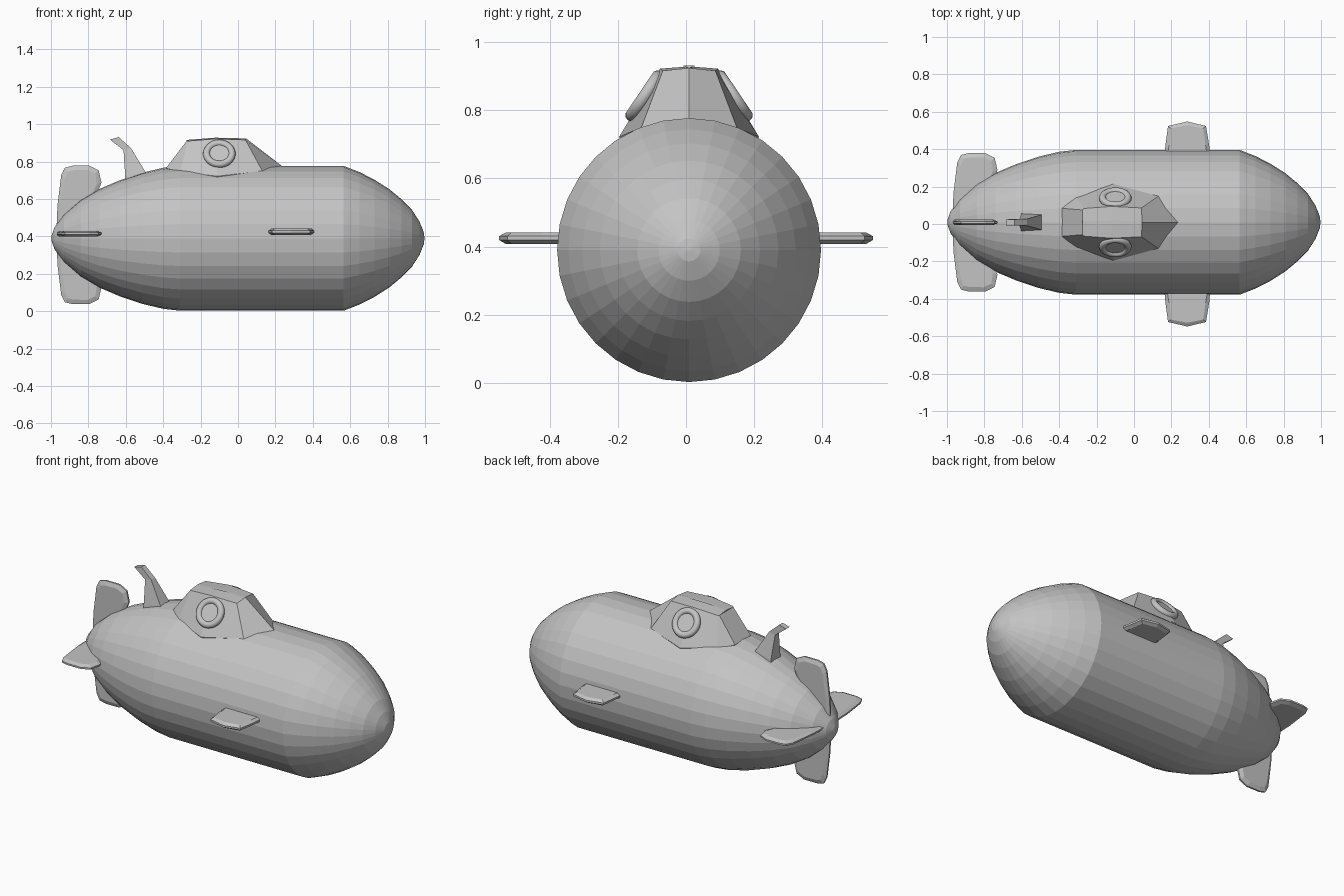
import bpy
import bmesh
from math import sin, cos, pi
from mathutils import Vector, Matrix

cube = bpy.data.objects.get("Cube")
if cube:
    bpy.data.objects.remove(cube, do_unlink=True)

grey = bpy.data.materials.new("hull_grey")
grey.use_nodes = True
GREY = (0.55, 0.55, 0.55, 1)
grey.diffuse_color = GREY
grey.node_tree.nodes["Principled BSDF"].inputs["Base Color"].default_value = GREY

CY, CZ, R = 0.009, 0.39, 0.387  # hull axis and radius


def make_object(name, bm):
    bmesh.ops.remove_doubles(bm, verts=bm.verts, dist=0.0001)
    bmesh.ops.recalc_face_normals(bm, faces=bm.faces)
    mesh = bpy.data.meshes.new(name)
    bm.to_mesh(mesh)
    bm.free()
    mesh.materials.append(grey)
    obj = bpy.data.objects.new(name, mesh)
    bpy.context.collection.objects.link(obj)
    return obj


def loft(name, rings):
    """Closed skin over rings that have equal point counts."""
    bm = bmesh.new()
    loops = [[bm.verts.new(p) for p in ring] for ring in rings]
    n = len(loops[0])
    for a, b in zip(loops, loops[1:]):
        for i in range(n):
            j = (i + 1) % n
            bm.faces.new((a[i], a[j], b[j], b[i]))
    bm.faces.new(loops[0])
    bm.faces.new(loops[-1])
    return make_object(name, bm)


def fin(name, outline, thick, place, edge=0.025):
    """Plate with a sharpened rim; place maps (x, out, side) to space."""
    cx = sum(p[0] for p in outline) / len(outline)
    cv = sum(p[1] for p in outline) / len(outline)
    inner = []
    for x, v in outline:
        d = Vector((cx - x, cv - v)).normalized() * edge
        inner.append((x + d.x, v + d.y))
    layers = ((inner, -thick / 2), (outline, -thick / 6),
              (outline, thick / 6), (inner, thick / 2))
    return loft(name, [[place(x, v, s) for x, v in pts] for pts, s in layers])


# Hull: tapered tail, straight middle, pointed round nose
profile = [(-0.997, 0.015), (-0.98, 0.06), (-0.93, 0.127), (-0.84, 0.205),
           (-0.74, 0.264), (-0.63, 0.311), (-0.51, 0.351), (-0.40, 0.377), (-0.31, R),
           (0.565, R), (0.65, 0.354), (0.73, 0.313), (0.81, 0.262), (0.875, 0.208),
           (0.93, 0.152), (0.97, 0.09), (0.993, 0.033), (0.997, 0.004)]
SEG = 32
loft("hull", [[(x, CY + r * sin(2 * pi * i / SEG), CZ + r * cos(2 * pi * i / SEG))
               for i in range(SEG)] for x, r in profile])

# Four tail fins
tail = [(-0.97, 0.04), (-0.965, 0.16), (-0.945, 0.32), (-0.925, 0.36), (-0.885, 0.37),
        (-0.795, 0.37), (-0.745, 0.345), (-0.73, 0.28), (-0.76, 0.20), (-0.80, 0.04)]
for side, word in ((1, "left"), (-1, "right")):
    fin(word + "_tail_fin", tail, 0.03,
        lambda x, v, s: (x, CY + side * v, 0.415 + s))
for side, word in ((1, "upper"), (-1, "lower")):
    fin(word + "_tail_fin", tail, 0.03,
        lambda x, v, s: (x, CY + s, 0.408 + side * v))

# Diving planes on the sides
plane = [(0.16, 0.33), (0.168, 0.42), (0.182, 0.524), (0.285, 0.548),
         (0.385, 0.524), (0.402, 0.42), (0.41, 0.33)]
for side, word in ((1, "left"), (-1, "right")):
    fin(word + "_diving_plane", plane, 0.034,
        lambda x, v, s: (x, side * v, 0.425 + s), 0.02)

# Conning tower: base sits on the hull, roof is slightly peaked
base = [(-0.385, 0.075, 0.765), (-0.31, 0.135, 0.745), (-0.11, 0.205, 0.722),
        (0.13, 0.14, 0.75), (0.237, 0, 0.775)]
roof = [(-0.275, 0.066, 0.91), (-0.268, 0.074, 0.91), (-0.12, 0.085, 0.922),
        (0.04, 0.077, 0.916), (0.043, 0, 0.924)]


def mirrored(half):
    ring = half + [(x, -y, z) for x, y, z in reversed(half[:-1])]
    return [(x, y + CY, z) for x, y, z in ring]


sunk = [(x * 0.9, y * 0.9, z - 0.06) for x, y, z in base]
ridge = [(x, y * 0.1, z + 0.006) for x, y, z in roof[:-1]] + roof[-1:]
loft("conning_tower", [mirrored(ring) for ring in (sunk, base, roof, ridge)])

# Portholes: round rim and flat glass on each sloping side
for side, word in ((1, "left"), (-1, "right")):
    normal = Vector((0, side * 0.83, 0.56))
    centre = Vector((-0.1, CY + side * 0.13, 0.842))
    turn = normal.to_track_quat("Z", "Y").to_matrix().to_4x4()
    bpy.ops.mesh.primitive_torus_add(major_radius=0.068, minor_radius=0.019,
                                     major_segments=28, minor_segments=10)
    rim = bpy.context.object
    rim.name = word + "_porthole_rim"
    rim.matrix_world = Matrix.Translation(centre) @ turn
    rim.data.materials.append(grey)
    bpy.ops.object.shade_smooth()
    bpy.ops.mesh.primitive_cylinder_add(vertices=28, radius=0.066, depth=0.03)
    glass = bpy.context.object
    glass.name = word + "_porthole_glass"
    glass.matrix_world = Matrix.Translation(centre - normal * 0.008) @ turn
    glass.data.materials.append(grey)


# Periscope: flared foot, thin neck, bent eyepiece
def quad(back, front, half_back, half_front):
    (xb, zb), (xf, zf) = back, front
    return [(xb, CY + half_back, zb), (xb, CY - half_back, zb),
            (xf, CY - half_front, zf), (xf, CY + half_front, zf)]


loft("periscope", [quad((-0.605, 0.66), (-0.475, 0.70), 0.05, 0.045),
                   quad((-0.603, 0.72), (-0.495, 0.745), 0.045, 0.04),
                   quad((-0.612, 0.862), (-0.572, 0.872), 0.018, 0.018),
                   quad((-0.685, 0.918), (-0.638, 0.931), 0.016, 0.016)])
